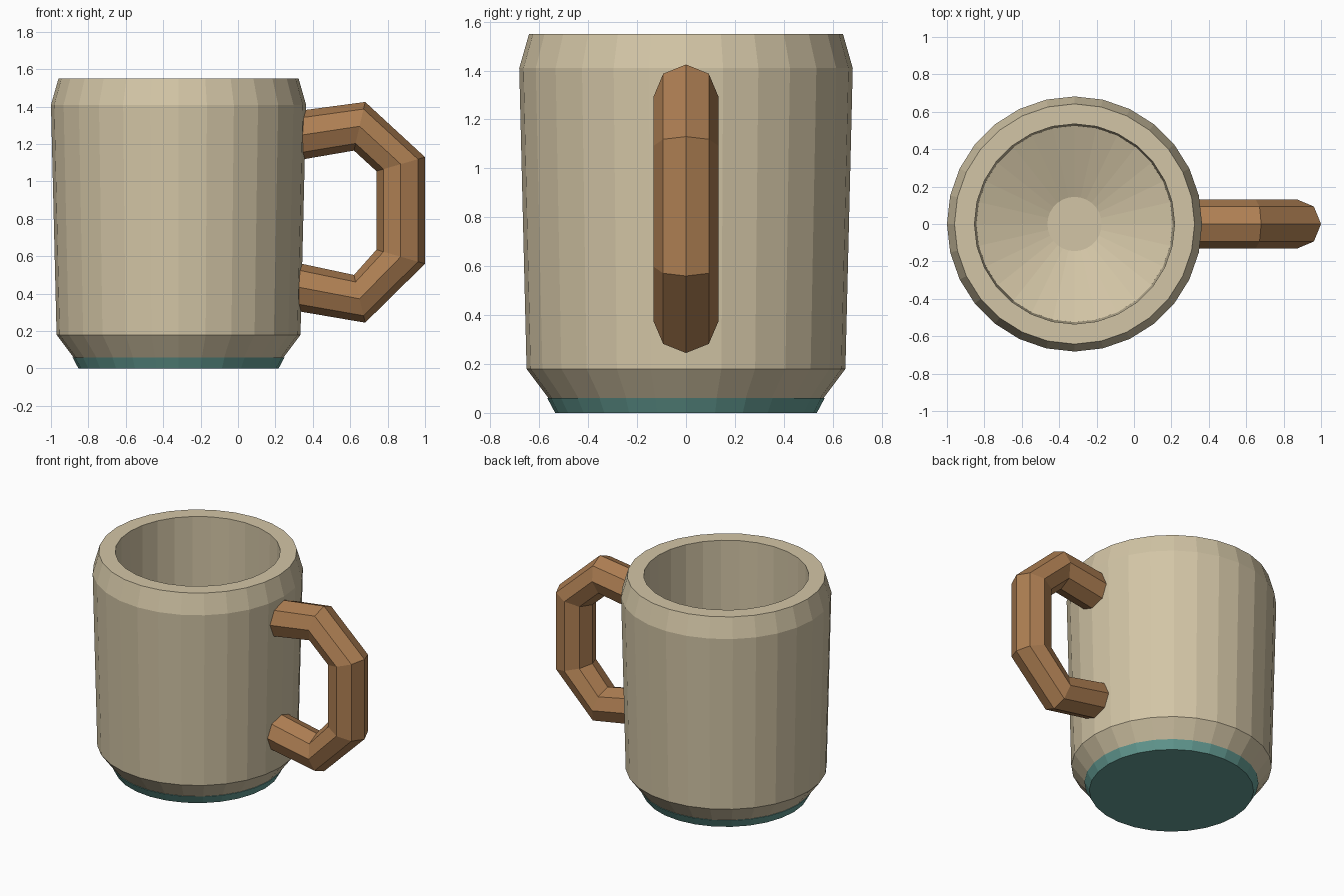
import bpy, bmesh, math

if "Cube" in bpy.data.objects:
    bpy.data.objects.remove(bpy.data.objects["Cube"])

SIDES = 28      # facets around the mug
CX = -0.318     # mug axis


def material(name, color):
    mat = bpy.data.materials.new(name)
    mat.diffuse_color = (*color, 1)
    mat.use_nodes = True
    mat.node_tree.nodes["Principled BSDF"].inputs["Base Color"].default_value = mat.diffuse_color
    return mat


def loft(name, rings, mat):
    """Skin a list of equal-length point rings and cap both ends."""
    bm = bmesh.new()
    loops = [[bm.verts.new(p) for p in ring] for ring in rings]
    n = len(loops[0])
    for a, b in zip(loops, loops[1:]):
        for i in range(n):
            j = (i + 1) % n
            bm.faces.new((a[i], a[j], b[j], b[i]))
    bm.faces.new(loops[0])
    bm.faces.new(loops[-1])
    bmesh.ops.recalc_face_normals(bm, faces=bm.faces[:])
    mesh = bpy.data.meshes.new(name)
    bm.to_mesh(mesh)
    bm.free()
    mesh.materials.append(mat)
    obj = bpy.data.objects.new(name, mesh)
    bpy.context.collection.objects.link(obj)
    return obj


def lathe(name, profile, mat):
    """Turn (radius, z) points around the mug axis."""
    angles = [2 * math.pi * i / SIDES for i in range(SIDES)]
    return loft(name, [[(CX + r * math.cos(a), r * math.sin(a), z) for a in angles]
                       for r, z in profile], mat)


clay = material("clay", (0.65, 0.56, 0.38))
wood = material("wood", (0.42, 0.21, 0.085))
teal = material("teal", (0.13, 0.34, 0.30))

# Hollow body: foot taper, wall, bevelled rim, inner wall, dished floor
lathe("mug_body", [(0.52, 0.004), (0.652, 0.18), (0.682, 1.41), (0.642, 1.55),
                   (0.535, 1.55), (0.525, 0.26), (0.145, 0.12)], clay)

# Coloured foot ring
lathe("base_band", [(0.535, 0.0), (0.567, 0.06)], teal)

# Handle: octagonal tube, each station given by its outer and inner (x, z) point
stations = [((0.27, 1.37), (0.27, 1.105)),
            ((0.68, 1.425), (0.62, 1.165)),
            ((1.00, 1.13), (0.74, 1.055)),
            ((1.00, 0.56), (0.74, 0.635)),
            ((0.68, 0.245), (0.62, 0.50)),
            ((0.27, 0.315), (0.27, 0.575))]
rings = []
for (ox, oz), (ix, iz) in stations:
    ring = []
    for k in range(8):
        c, s = math.cos(k * math.pi / 4), math.sin(k * math.pi / 4)
        ring.append(((ox + ix) / 2 + c * (ox - ix) / 2, 0.132 * s,
                     (oz + iz) / 2 + c * (oz - iz) / 2))
    rings.append(ring)
loft("handle", rings, wood)
